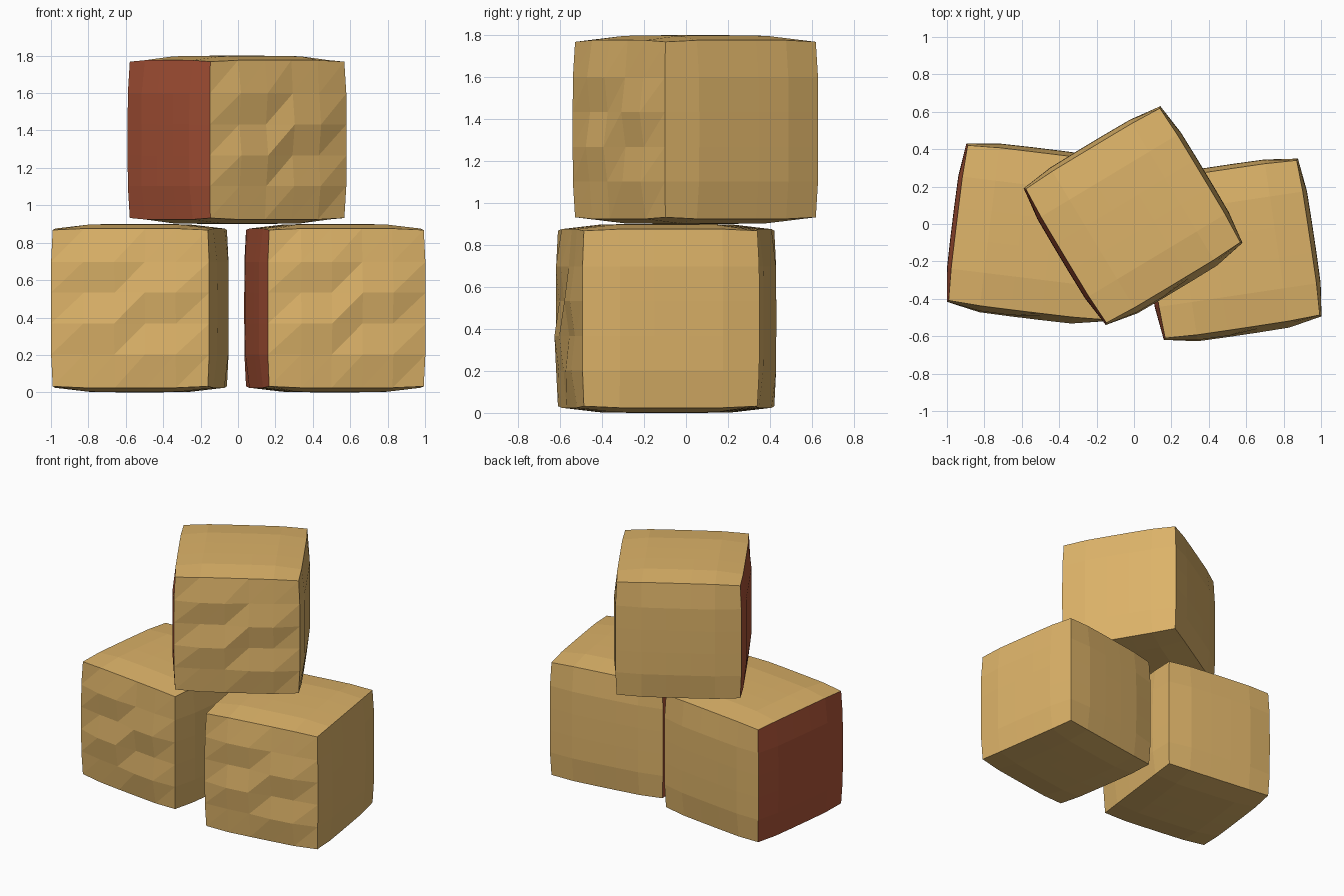
import bpy, bmesh, math

if "Cube" in bpy.data.objects:
    bpy.data.objects.remove(bpy.data.objects["Cube"])

N = 5                 # cells along each side of a block face
BASE, BULGE = 0.4135, 0.0365
ROW = [0, 0.6, -1, 1, -0.6, 0]      # carved ripple on the front face
COL = [0, -1, -1, 1, 1, 0]
RIPPLE = 0.012


def material(name, color):
    m = bpy.data.materials.new(name)
    m.diffuse_color = color
    m.use_nodes = True
    m.node_tree.nodes["Principled BSDF"].inputs["Base Color"].default_value = m.diffuse_color
    return m


straw = material("straw", (0.72, 0.45, 0.14, 1))
red = material("red", (0.42, 0.09, 0.04, 1))


def g(t):
    # plateau profile of the pillow bulge
    return 1 - 0.65 * abs(t) ** 5


def point(i, j, k):
    u = [2 * n / N - 1 for n in (i, j, k)]
    p = []
    for a in range(3):
        c = BASE * u[a]
        if abs(u[a]) > 0.99:
            c += math.copysign(BULGE, u[a]) * g(u[a - 1]) * g(u[a - 2])
        p.append(c)
    if j == 0:
        p[1] -= RIPPLE * COL[i] * ROW[k]
    return p


def block(name, x, y, z, angle):
    bm = bmesh.new()
    verts = {}

    def vert(key):
        if key not in verts:
            verts[key] = bm.verts.new(point(*key))
        return verts[key]

    # six gridded faces; the front is split into triangles, the left is red
    for axis in range(3):
        for side in (0, N):
            for a in range(N):
                for b in range(N):
                    quad = []
                    for da, db in ((0, 0), (1, 0), (1, 1), (0, 1)):
                        key = [0, 0, 0]
                        key[axis] = side
                        key[(axis + 1) % 3] = a + da
                        key[(axis + 2) % 3] = b + db
                        quad.append(vert(tuple(key)))
                    if side == 0:
                        quad = [quad[0], quad[3], quad[2], quad[1]]
                    if axis == 1 and side == 0:
                        bm.faces.new(quad[:3])
                        bm.faces.new([quad[0], quad[2], quad[3]])
                    else:
                        f = bm.faces.new(quad)
                        f.material_index = int(axis == 0 and side == 0)
    mesh = bpy.data.meshes.new(name)
    bm.to_mesh(mesh)
    bm.free()
    mesh.materials.append(straw)
    mesh.materials.append(red)
    ob = bpy.data.objects.new(name, mesh)
    ob.location = (x, y, z)
    ob.rotation_euler.z = math.radians(angle)
    bpy.context.collection.objects.link(ob)


# two blocks on the ground, one stacked across them
block("left_block", -0.525, -0.045, 0.45, -7)
block("right_block", 0.518, -0.135, 0.45, 8.5)
block("top_block", -0.005, 0.045, 1.35, 31)
